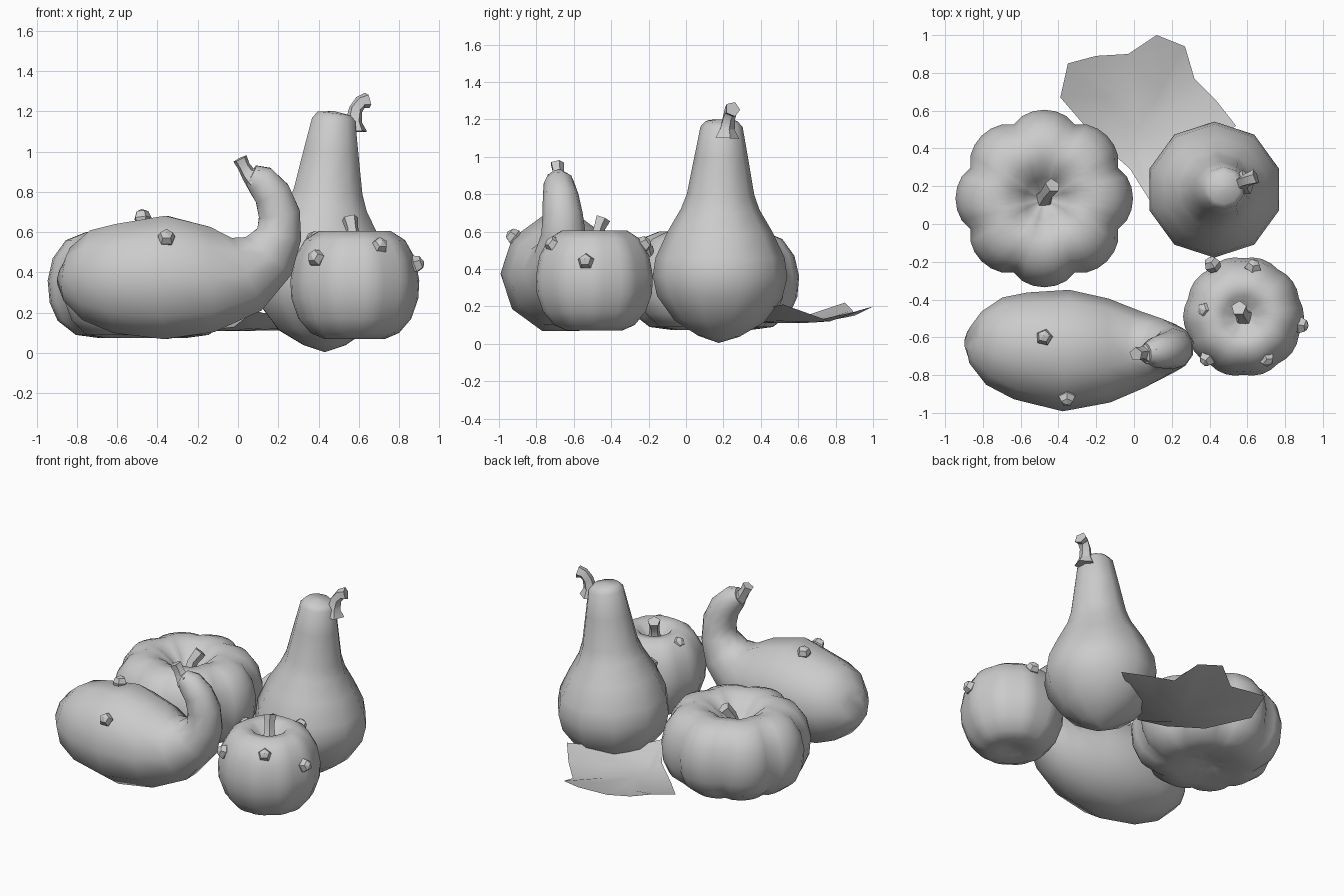
import bpy, bmesh, math
from mathutils import Vector

if "Cube" in bpy.data.objects:
    bpy.data.objects.remove(bpy.data.objects["Cube"])


def finish(name, bm, angle=50):
    bmesh.ops.remove_doubles(bm, verts=bm.verts, dist=0.0005)
    bmesh.ops.recalc_face_normals(bm, faces=bm.faces)
    me = bpy.data.meshes.new(name)
    bm.to_mesh(me)
    bm.free()
    ob = bpy.data.objects.new(name, me)
    bpy.context.collection.objects.link(ob)
    bpy.ops.object.select_all(action='DESELECT')
    ob.select_set(True)
    bpy.context.view_layer.objects.active = ob
    bpy.ops.object.shade_smooth_by_angle(angle=math.radians(angle))
    return ob


# Skin rings (x, y, z, radius) along a path; lobe(angle) scales the radius
def loft(name, rings, sides, upright=False, lobe=lambda a: 1, angle=50):
    bm = bmesh.new()
    pts = [Vector(r[:3]) for r in rings]
    loops = []
    for i, (p, ring) in enumerate(zip(pts, rings)):
        t = Vector((0, 0, 1))
        if not upright:
            t = (pts[min(i + 1, len(pts) - 1)] - pts[max(i - 1, 0)]).normalized()
        v = Vector((0, 1, 0))
        v = (v - t * v.dot(t)).normalized()
        u = v.cross(t)
        loop = []
        for k in range(sides):
            a = math.pi / 2 + 2 * math.pi * k / sides
            r = max(ring[3], 0.002) * lobe(a)
            loop.append(bm.verts.new(p + (u * math.cos(a) + v * math.sin(a)) * r))
        loops.append(loop)
    for a, b in zip(loops, loops[1:]):
        for k in range(sides):
            j = (k + 1) % sides
            bm.faces.new((a[k], a[j], b[j], b[k]))
    bm.faces.new(loops[0][::-1])
    bm.faces.new(loops[-1])
    return finish(name, bm, angle)


def pumpkin(name, x, y, profile, sides, lobe):
    return loft(name, [(x, y, z, r) for r, z in profile], sides, True, lobe)


# Five-sided bump pointing away from the centre of its fruit
def wart(name, centre, pos, r=0.046):
    bm = bmesh.new()
    bmesh.ops.create_uvsphere(bm, u_segments=5, v_segments=4, radius=r)
    ob = finish(name, bm, 30)
    ob.location = pos
    ob.rotation_mode = 'QUATERNION'
    ob.rotation_quaternion = (Vector(pos) - Vector(centre)).to_track_quat('Z', 'Y')


# Large ribbed pumpkin
pumpkin("ribbed_pumpkin", -0.475, 0.135,
        [(0, .12), (.09, .105), (.22, .075), (.33, .09), (.42, .16), (.46, .25), (.47, .36),
         (.445, .47), (.38, .56), (.28, .6), (.19, .585), (.11, .52), (.05, .45), (0, .43)],
        48, lambda a: 0.9 + 0.1 * abs(math.cos(4 * a)) ** 0.7)
loft("ribbed_pumpkin_stem", [(-.475, .135, .4, .075), (-.47, .145, .46, .04),
                             (-.46, .165, .53, .035), (-.43, .205, .59, .042)], 5, angle=30)

# Small warty pumpkin
pumpkin("warty_pumpkin", 0.58, -0.49,
        [(0, .1), (.08, .085), (.15, .07), (.22, .1), (.28, .17), (.315, .27), (.32, .36),
         (.3, .47), (.25, .56), (.18, .605), (.11, .595), (.06, .54), (0, .52)],
        40, lambda a: 0.965 + 0.035 * abs(math.cos(5 * a)))
loft("warty_pumpkin_stem", [(.58, -.49, .5, .065), (.575, -.48, .56, .035),
                            (.565, -.465, .62, .033), (.555, -.445, .67, .042)], 5, angle=30)
for i, p in enumerate([(.39, -.71, .47), (.70, -.71, .53), (.88, -.535, .44),
                       (.38, -.455, .56), (.63, -.23, .53), (.415, -.215, .5)]):
    wart(f"pumpkin_wart_{i + 1}", (.58, -.49, .34), p)

# Pear-shaped gourd
loft("pear_gourd", [(.43, .175, .005, 0), (.43, .175, .04, .11), (.43, .178, .12, .24),
                    (.425, .18, .25, .335), (.425, .182, .36, .36), (.425, .182, .46, .345),
                    (.43, .182, .6, .28), (.44, .183, .72, .21), (.447, .185, .8, .18),
                    (.462, .188, 1.0, .143), (.475, .19, 1.16, .113), (.478, .19, 1.19, .085),
                    (.48, .19, 1.2, 0)], 10)
loft("pear_gourd_stem", [(.575, .215, 1.1, .07), (.575, .218, 1.15, .042),
                         (.585, .228, 1.21, .036), (.61, .238, 1.245, .036),
                         (.645, .25, 1.255, .042)], 5, angle=30)

# Swan-necked gourd lying on its side
loft("swan_gourd", [(-.865, -.59, .4, .07), (-.84, -.6, .39, .14), (-.74, -.62, .385, .235),
                    (-.6, -.645, .37, .285), (-.36, -.67, .375, .322), (-.13, -.67, .365, .275),
                    (.04, -.665, .39, .205), (.15, -.655, .48, .155), (.205, -.655, .59, .118),
                    (.205, -.66, .69, .108), (.17, -.67, .79, .096), (.11, -.68, .86, .082),
                    (.065, -.685, .885, .055)], 10)
loft("swan_gourd_stem", [(.085, -.685, .87, .07), (.05, -.685, .89, .04),
                         (.03, -.685, .925, .033), (.01, -.69, .965, .038)], 5, angle=30)
wart("swan_gourd_wart_1", (-.45, -.66, .37), (-.475, -.6, .67))
wart("swan_gourd_wart_2", (-.36, -.67, .37), (-.355, -.92, .57))

# Curled leaf: ridged fan around a low centre
outline = [(-.35, .85, .22), (-.2, .89, .18), (-.03, .9, .15), (.12, 1, .2), (.27, .94, .18),
           (.32, .77, .12), (.43, .66, .16), (.54, .52, .21), (.25, .32, .17),
           (.08, .13, .21), (-.02, .29, .13), (-.2, .45, .11), (-.39, .67, .16)]
bm = bmesh.new()
hub = Vector((.02, .5, .11))
outer = [bm.verts.new(p) for p in outline]
inner = [bm.verts.new(hub.lerp(Vector((x, y, .11 + .25 * (z - .11))), .5)) for x, y, z in outline]
mid = bm.verts.new(hub)
for k in range(len(outline)):
    j = (k + 1) % len(outline)
    bm.faces.new((outer[k], outer[j], inner[j], inner[k]))
    bm.faces.new((inner[k], inner[j], mid))
finish("leaf", bm, 40)
